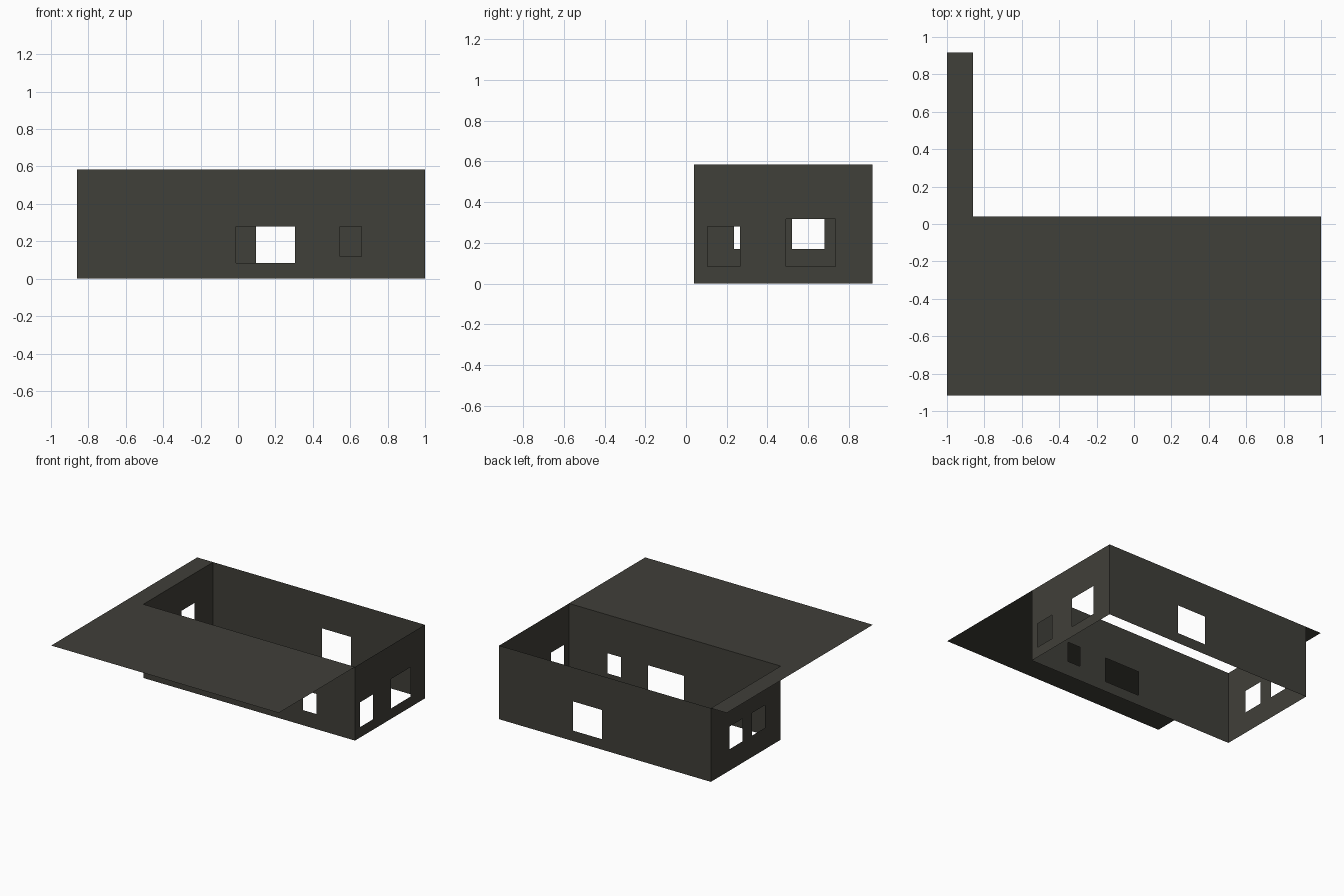
import bpy
import bmesh
from mathutils import Vector

cube = bpy.data.objects.get("Cube")
if cube:
    bpy.data.objects.remove(cube, do_unlink=True)

# One colour for the whole model
mat = bpy.data.materials.new("dark olive grey")
mat.use_nodes = True
colour = (0.051, 0.050, 0.041, 1)
mat.diffuse_color = colour
bsdf = mat.node_tree.nodes["Principled BSDF"]
bsdf.inputs["Base Color"].default_value = colour
bsdf.inputs["Roughness"].default_value = 0.9

# Main dimensions
LEFT, RIGHT = -0.86, 1.0
FRONT, BACK = 0.04, 0.916
TOP = 0.585
EAVE_X, EAVE_Y = -1.0, -0.916


def finish(name, bm):
    mesh = bpy.data.meshes.new(name)
    bm.to_mesh(mesh)
    bm.free()
    mesh.materials.append(mat)
    obj = bpy.data.objects.new(name, mesh)
    bpy.context.collection.objects.link(obj)
    return obj


def wall(name, axis, offset, start, end, outward, openings):
    """Thin sheet wall along an axis; openings are (from, to, sill, head)."""
    us = sorted({start, end, *[u for o in openings for u in o[:2]]})
    zs = sorted({0.0, TOP, *[z for o in openings for z in o[2:]]})
    bm = bmesh.new()

    def point(u, z):
        return Vector((u, offset, z) if axis == "x" else (offset, u, z))

    grid = {(u, z): bm.verts.new(point(u, z)) for u in us for z in zs}
    for u0, u1 in zip(us, us[1:]):
        for z0, z1 in zip(zs, zs[1:]):
            u, z = (u0 + u1) / 2, (z0 + z1) / 2
            if any(a < u < b and c < z < d for a, b, c, d in openings):
                continue
            bm.faces.new([grid[k] for k in ((u0, z0), (u1, z0), (u1, z1), (u0, z1))])
    # Drop corners left inside openings and turn faces outward
    bmesh.ops.delete(bm, geom=[v for v in bm.verts if not v.link_faces], context="VERTS")
    bm.normal_update()
    for f in bm.faces:
        if f.normal.dot(Vector(outward)) < 0:
            f.normal_flip()
    return finish(name, bm)


# Four walls with window openings
wall("front_wall", "x", FRONT, LEFT, RIGHT, (0, -1, 0),
     [(-0.01, 0.305, 0.083, 0.28), (0.545, 0.66, 0.12, 0.28)])
wall("back_wall", "x", BACK, LEFT, RIGHT, (0, 1, 0),
     [(0.095, 0.35, 0.083, 0.315)])
wall("left_wall", "y", RIGHT, FRONT, BACK, (1, 0, 0),
     [(0.105, 0.265, 0.083, 0.28), (0.49, 0.735, 0.083, 0.317)])
wall("right_wall", "y", LEFT, FRONT, BACK, (-1, 0, 0),
     [(0.235, 0.40, 0.17, 0.35), (0.52, 0.68, 0.17, 0.35)])

# Flat L-shaped canopy around the front and one side, at wall-top height
bm = bmesh.new()
outline = [(EAVE_X, EAVE_Y), (RIGHT, EAVE_Y), (RIGHT, FRONT),
           (LEFT, FRONT), (LEFT, BACK), (EAVE_X, BACK)]
bm.faces.new([bm.verts.new((x, y, TOP)) for x, y in outline])
finish("canopy_roof", bm)
